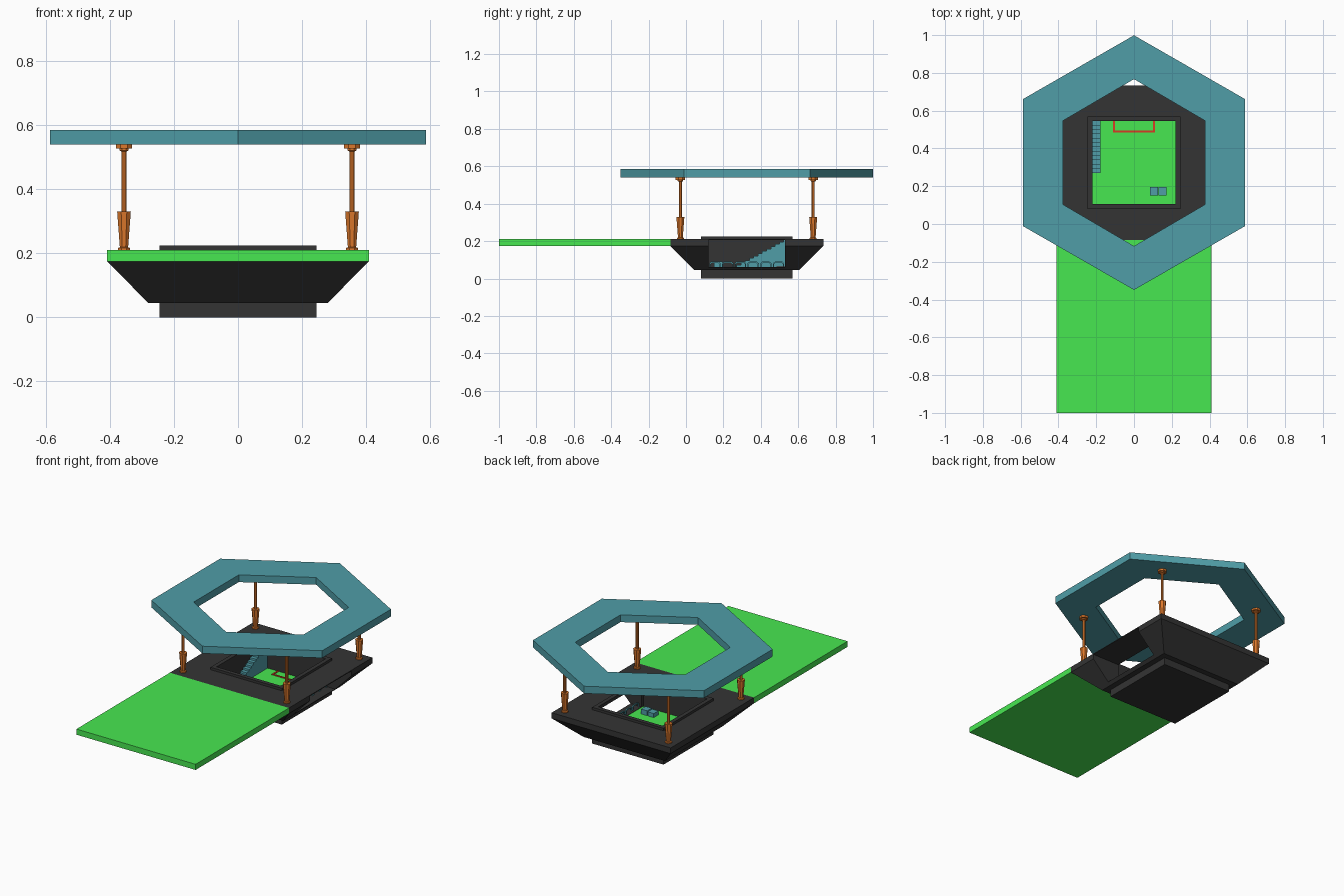
import bpy, bmesh, math

if "Cube" in bpy.data.objects:
    bpy.data.objects.remove(bpy.data.objects["Cube"])

CY = 0.325  # centre of the platform along y


def material(name, rgb):
    m = bpy.data.materials.new(name)
    m.diffuse_color = (*rgb, 1)
    m.use_nodes = True
    m.node_tree.nodes["Principled BSDF"].inputs["Base Color"].default_value = m.diffuse_color
    return m


TEAL = material("teal", (0.08, 0.34, 0.39))
GREEN = material("green", (0.066, 0.82, 0.085))
DARK = material("charcoal", (0.034, 0.034, 0.034))
COPPER = material("copper", (0.73, 0.19, 0.025))
RED = material("red", (0.68, 0.045, 0.018))


def finish(name, bm, mat):
    bmesh.ops.recalc_face_normals(bm, faces=bm.faces)
    me = bpy.data.meshes.new(name)
    bm.to_mesh(me)
    bm.free()
    ob = bpy.data.objects.new(name, me)
    bpy.context.collection.objects.link(ob)
    if mat:
        me.materials.append(mat)
    return ob


def loft(name, rings, mat, closed=False):
    """Skin a list of equal-length point rings; cap the ends or close the loop."""
    bm = bmesh.new()
    vs = [[bm.verts.new(p) for p in ring] for ring in rings]
    n = len(rings[0])
    pairs = list(zip(vs, vs[1:])) + ([(vs[-1], vs[0])] if closed else [])
    for a, b in pairs:
        for i in range(n):
            j = (i + 1) % n
            bm.faces.new((a[i], a[j], b[j], b[i]))
    if not closed:
        bm.faces.new(vs[0])
        bm.faces.new(vs[-1])
    return finish(name, bm, mat)


def ngon(sides, r, z, x=0, y=CY, turn=0.0, sx=1.0):
    return [(x + sx * r * math.cos(turn + math.tau * i / sides),
             y + r * math.sin(turn + math.tau * i / sides), z) for i in range(sides)]


def square(h, z):
    return ngon(4, h * math.sqrt(2), z, turn=math.pi / 4)


def box(name, x0, x1, y0, y1, z0, z1, mat):
    return loft(name, [[(x0, y0, z), (x1, y0, z), (x1, y1, z), (x0, y1, z)]
                       for z in (z0, z1)], mat)


def cut(ob, cutter):
    m = ob.modifiers.new("cut", 'BOOLEAN')
    m.operation = 'DIFFERENCE'
    m.solver = 'EXACT'
    m.object = cutter
    cutter.hide_render = True
    cutter.hide_set(True)


# tapered bowl with plinth and raised rim
bowl = loft("bowl", [square(h, z) for h, z in (
    (0.245, 0), (0.245, 0.045), (0.28, 0.045), (0.409, 0.175),
    (0.409, 0.21), (0.245, 0.21), (0.245, 0.225))], DARK)
cut(bowl, box("pit_cutter", -0.22, 0.22, CY - 0.22, CY + 0.22, 0.05, 0.4, None))
cut(bowl, box("window_cutter", 0.15, 0.6, 0.12, 0.53, 0.062, 0.205, None))

# green ground: entry deck and sunken court
box("entry_deck", -0.409, 0.409, -1.0, -0.084, 0.175, 0.21, GREEN)
box("court_floor", -0.22, 0.22, CY - 0.22, CY + 0.22, 0.05, 0.06, GREEN)

# red court marking
for x in (-0.105, 0.105):
    box("court_line_side", x - 0.005, x + 0.005, 0.495, 0.545, 0.06, 0.064, RED)
box("court_line_front", -0.11, 0.11, 0.485, 0.495, 0.06, 0.064, RED)

# fine staircase along the left wall
STEPS = 12
profile = [(0.545, 0.06), (0.27, 0.06)]
for k in range(STEPS):
    z = 0.06 + 0.148 * (k + 1) / STEPS
    profile += [(0.27 + 0.275 * k / STEPS, z), (0.27 + 0.275 * (k + 1) / STEPS, z)]
loft("staircase", [[(x, y, z) for y, z in profile] for x in (-0.219, -0.178)], TEAL)

# pair of blocks on the court
box("bench_left", 0.085, 0.126, 0.15, 0.195, 0.06, 0.085, TEAL)
box("bench_right", 0.130, 0.172, 0.15, 0.195, 0.06, 0.09, TEAL)

# low arched railing inside the window
for k in range(6):
    y = 0.155 + 0.068 * k
    path = [(-0.03, 0.06), (-0.03, 0.082), (-0.02, 0.09),
            (0.02, 0.09), (0.03, 0.082), (0.03, 0.06)]
    rings = []
    for dy, z in path:
        iy, iz = dy * 0.82, z - (0.006 if z > 0.06 else 0)
        rings.append([(0.235, y + dy, z), (0.242, y + dy, z),
                      (0.242, y + iy, iz), (0.235, y + iy, iz)])
    loft("rail_arch", rings, TEAL)

# four turned columns with flared sockets and stepped caps
for x in (-0.356, 0.356):
    for y in (CY - 0.355, CY + 0.355):
        loft("column", [ngon(8, r, z, x, y, math.pi / 8) for r, z in (
            (0.020, 0.209), (0.020, 0.217), (0.014, 0.219), (0.023, 0.33),
            (0.009, 0.33), (0.009, 0.518), (0.016, 0.521), (0.016, 0.527),
            (0.027, 0.527), (0.027, 0.541))], COPPER)

# hexagonal ring roof
loft("hexagon_roof", [ngon(6, r, z, turn=math.pi / 2, sx=s) for r, z, s in (
    (0.674, 0.54, 1.005), (0.674, 0.585, 1.005),
    (0.442, 0.585, 0.985), (0.442, 0.54, 0.985))], TEAL, closed=True)
